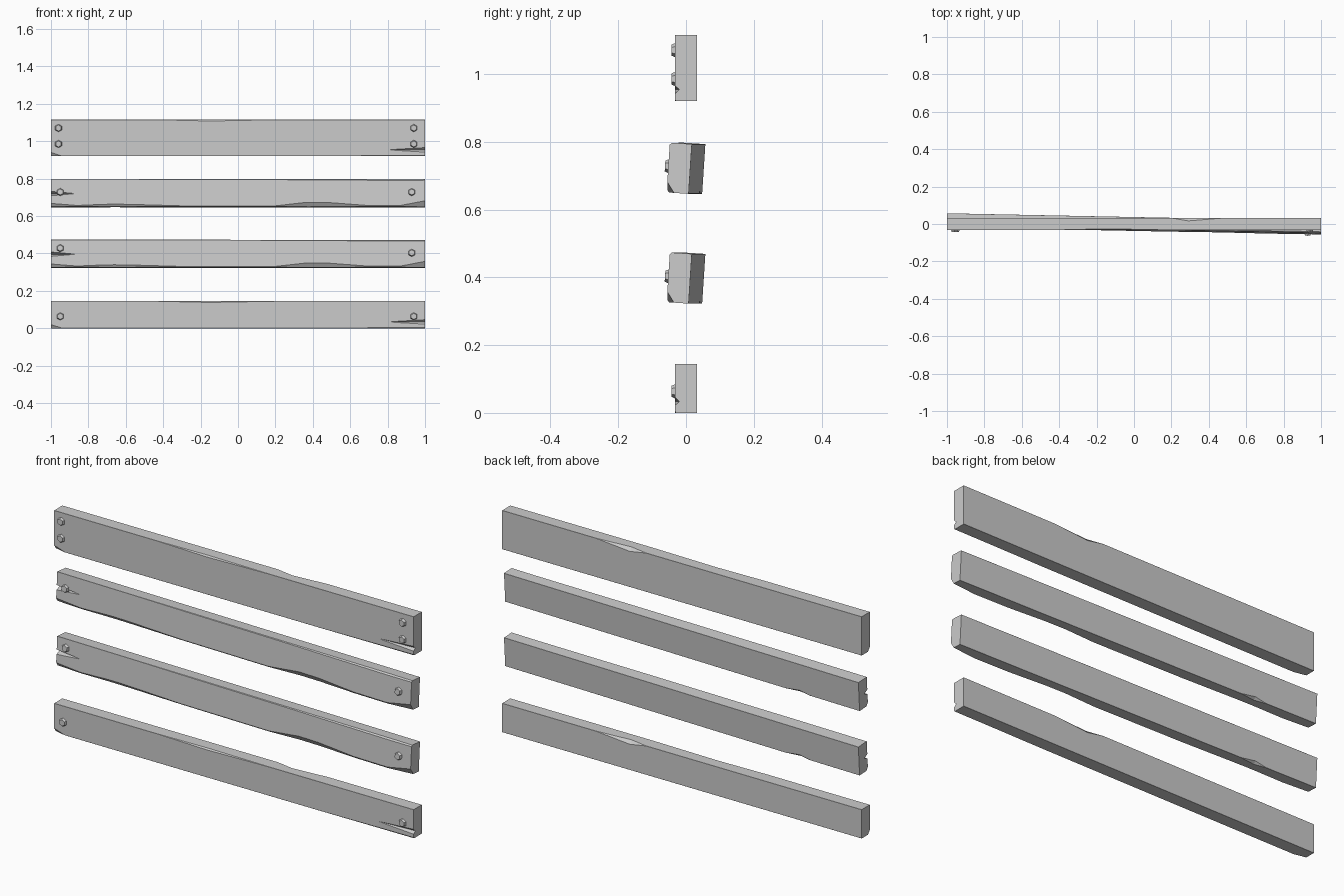
import bpy, bmesh, math
from mathutils import Matrix, Vector

cube = bpy.data.objects.get("Cube")
if cube:
    bpy.data.objects.remove(cube)

grey = bpy.data.materials.new("plain_grey")
grey.use_nodes = True
colour = (0.6, 0.6, 0.6, 1)
grey.diffuse_color = colour
grey.node_tree.nodes["Principled BSDF"].inputs["Base Color"].default_value = colour

HALF = 0.0325   # half the board thickness
TINY = 0.0004

# Wear along a board: x, then the chamfer at front bottom, front top, back top, back bottom
STRAIGHT_WEAR = [
    (-1, .02, 0, 0, 0), (-.94, 0, 0, 0, 0), (-.43, 0, 0, 0, 0),
    (-.15, 0, .007, 0, 0), (.2, 0, 0, 0, 0), (.29, 0, 0, .016, 0),
    (.48, 0, 0, 0, 0), (.8, .004, 0, 0, 0), (1, .005, 0, 0, 0),
]
CROOKED_WEAR = [
    (-1, .017, 0, 0, 0), (-.86, .006, 0, 0, 0), (-.72, .012, 0, 0, 0),
    (-.66, .013, 0, 0, .012), (-.58, .012, 0, 0, 0), (-.3, .004, .002, 0, 0),
    (.2, .004, .003, 0, 0), (.37, .023, .004, 0, 0), (.48, .022, .005, 0, 0),
    (.68, .007, .006, 0, 0), (.87, .006, .007, 0, 0), (1, .031, .006, 0, 0),
]


def make_object(name, bm):
    bmesh.ops.recalc_face_normals(bm, faces=bm.faces[:])
    mesh = bpy.data.meshes.new(name)
    bm.to_mesh(mesh)
    bm.free()
    mesh.materials.append(grey)
    obj = bpy.data.objects.new(name, mesh)
    bpy.context.collection.objects.link(obj)
    return obj


def section(x, height, wear):
    """Rectangle with its four corners cut."""
    top = height / 2
    fb, ft, bt, bb = (max(w, TINY) for w in wear)
    return [Vector((x, y, z)) for y, z in (
        (-HALF, -top + fb), (-HALF, top - ft),
        (-HALF + ft, top), (HALF - bt, top),
        (HALF, top - bt), (HALF, -top + bb),
        (HALF - bb, -top), (-HALF + fb * .7, -top))]


def split_cutter(end, z, length, spread, depth):
    """Wedge that opens a split in the front of a board end."""
    bm = bmesh.new()
    out = end * 1.02
    for y, dz in ((-HALF - .005, -spread), (-HALF - .005, spread), (-HALF + depth, 0)):
        bm.verts.new((out, y, z + dz))
    tip = end * (1 - length)
    bm.verts.new((tip, -HALF - .005, z))
    bm.verts.new((tip, -HALF + .001, z))
    bmesh.ops.convex_hull(bm, input=bm.verts[:])
    return make_object("split_cutter", bm)


def make_board(name, height, wear, split, place):
    bm = bmesh.new()
    rings = [[bm.verts.new(p) for p in section(row[0], height, row[1:])] for row in wear]
    for a, b in zip(rings, rings[1:]):
        for i in range(len(a)):
            j = (i + 1) % len(a)
            bm.faces.new((a[i], a[j], b[j], b[i]))
    bm.faces.new(rings[0])
    bm.faces.new(rings[-1])
    board = make_object(name, bm)

    # Cut the split, then keep only the finished mesh
    cutter = split_cutter(*split)
    cutter.hide_render = True
    mod = board.modifiers.new("split", 'BOOLEAN')
    mod.operation = 'DIFFERENCE'
    mod.solver = 'EXACT'
    mod.object = cutter
    bpy.context.view_layer.update()
    graph = bpy.context.evaluated_depsgraph_get()
    done = bpy.data.meshes.new_from_object(board.evaluated_get(graph))
    board.modifiers.clear()
    board.data = done
    bpy.data.objects.remove(cutter)
    board.matrix_world = place
    return board


def make_bolt(name, x, z, place):
    """Six-sided bolt head, narrower towards its outer face."""
    bm = bmesh.new()
    bmesh.ops.create_cone(bm, cap_ends=True, segments=6, radius1=.022,
                          radius2=.016, depth=.014)
    bmesh.ops.rotate(bm, verts=bm.verts[:], matrix=Matrix.Rotation(math.pi / 2, 3, 'X'))
    bmesh.ops.translate(bm, verts=bm.verts[:], vec=(x, -HALF - .004, z))
    make_object(name, bm).matrix_world = place


# Boards: name, middle height, board height, crooked, bolts (x, offset from the middle)
BOARDS = [
    ("top_board", 1.0175, .195, False,
     [(-.96, .053), (-.96, -.032), (.94, .053), (.94, -.032)]),
    ("upper_middle_board", .722, .147, True, [(-.95, .004), (.93, .004)]),
    ("lower_middle_board", .398, .147, True, [(-.95, .028), (.93, .003)]),
    ("bottom_board", .0725, .145, False, [(-.95, -.009), (.94, -.009)]),
]
for name, z, height, crooked, bolts in BOARDS:
    place = Matrix.Translation((0, 0, z))
    if crooked:
        place = place @ Matrix.Rotation(-.02, 4, 'Z') @ Matrix.Rotation(-.065, 4, 'X')
        wear, split = CROOKED_WEAR, (-1, -.004, .13, .016, .028)
    else:
        wear, split = STRAIGHT_WEAR, (1, -height / 2 + .034, .19, .018, .014)
    make_board(name, height, wear, split, place)
    for n, (x, dz) in enumerate(bolts, 1):
        make_bolt(f"{name}_bolt_{n}", x, dz, place)
